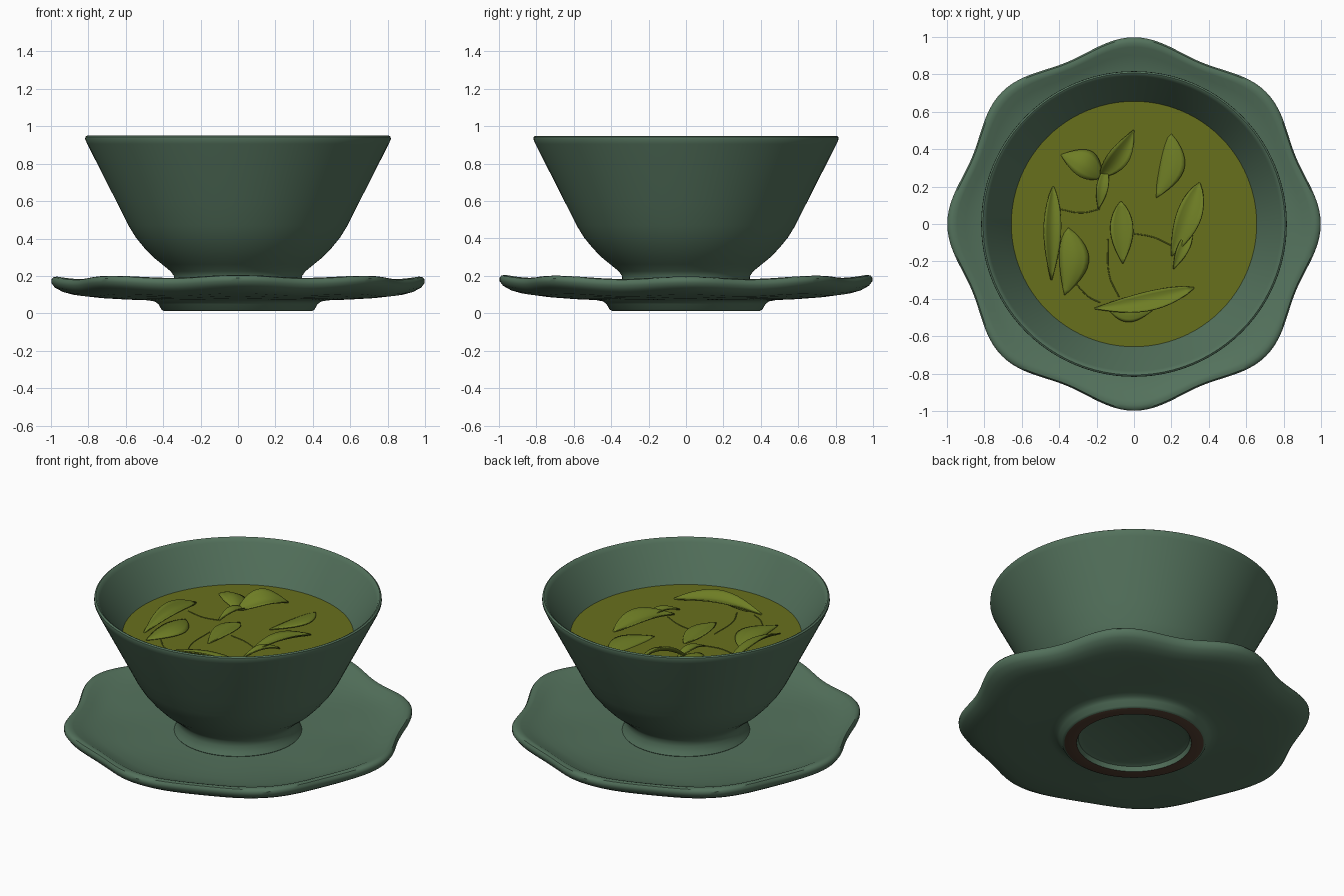
import bpy, bmesh, math
from mathutils import Vector

if "Cube" in bpy.data.objects:
    bpy.data.objects.remove(bpy.data.objects["Cube"])


def material(name, rgb):
    m = bpy.data.materials.new(name)
    m.diffuse_color = (*rgb, 1)
    m.use_nodes = True
    m.node_tree.nodes["Principled BSDF"].inputs["Base Color"].default_value = m.diffuse_color
    return m


GLAZE = material("green_glaze", (0.088, 0.168, 0.108))
CLAY = material("bare_clay", (0.085, 0.048, 0.030))
SOUP = material("olive_broth", (0.137, 0.162, 0.012))
LEAF = material("leaf_green", (0.155, 0.205, 0.018))


def finish(bm, name, mats, angle=40):
    bmesh.ops.recalc_face_normals(bm, faces=bm.faces)
    me = bpy.data.meshes.new(name)
    bm.to_mesh(me)
    bm.free()
    ob = bpy.data.objects.new(name, me)
    bpy.context.collection.objects.link(ob)
    for m in mats:
        me.materials.append(m)
    bpy.ops.object.select_all(action='DESELECT')
    ob.select_set(True)
    bpy.context.view_layer.objects.active = ob
    bpy.ops.object.shade_smooth_by_angle(angle=math.radians(angle))
    return ob


def lathe(name, profile, mats, segs=96, warp=None, second=()):
    """Spin an (r, z) profile that starts and ends on the axis."""
    bm = bmesh.new()
    rings = []
    for r, z in profile:
        if r == 0:
            rings.append([bm.verts.new((0, 0, z))] * segs)
            continue
        ring = []
        for i in range(segs):
            a = 2 * math.pi * i / segs
            rr, zz = warp(r, z, a) if warp else (r, z)
            ring.append(bm.verts.new((rr * math.cos(a), rr * math.sin(a), zz)))
        rings.append(ring)
    for k in range(len(rings) - 1):
        for i in range(segs):
            j = (i + 1) % segs
            quad = [rings[k][i], rings[k][j], rings[k + 1][j], rings[k + 1][i]]
            f = bm.faces.new(list(dict.fromkeys(quad)))
            f.material_index = 1 if k in second else 0
    return finish(bm, name, mats)


# Saucer with eight soft lobes and an unglazed foot ring
def scallop(r, z, a):
    t = max(0.0, (r - 0.42) / 0.56) ** 1.5
    w = math.cos(8 * a)
    return r * (1 + t * (0.033 * w - 0.001)), z + t * (0.008 * w - 0.005 * math.cos(2 * a))


saucer = [(0, 0.05), (0.29, 0.05), (0.315, 0.04), (0.325, 0.013), (0.395, 0.013),
          (0.408, 0.02), (0.425, 0.05), (0.445, 0.064), (0.48, 0.07), (0.62, 0.076),
          (0.76, 0.086), (0.86, 0.098), (0.91, 0.112), (0.95, 0.135), (0.967, 0.16),
          (0.967, 0.178), (0.958, 0.19), (0.94, 0.194), (0.92, 0.189), (0.88, 0.168),
          (0.80, 0.145), (0.70, 0.131), (0.58, 0.122), (0.45, 0.117), (0.36, 0.115), (0, 0.115)]
lathe("saucer", saucer, [GLAZE, CLAY], 160, scallop, second=(3,))

# Flared cup with a low foot
cup = [(0, 0.105), (0.355, 0.105), (0.362, 0.118), (0.35, 0.14), (0.341, 0.17), (0.342, 0.2),
       (0.36, 0.225), (0.405, 0.262), (0.452, 0.30), (0.50, 0.35), (0.545, 0.405), (0.585, 0.47),
       (0.64, 0.58), (0.805, 0.905), (0.816, 0.93), (0.815, 0.943), (0.806, 0.949), (0.797, 0.945),
       (0.785, 0.925), (0.655, 0.72), (0.53, 0.48), (0.43, 0.35), (0.30, 0.28), (0, 0.26)]
lathe("cup", cup, [GLAZE], 96)

# Broth surface
bm = bmesh.new()
bmesh.ops.create_circle(bm, cap_ends=True, segments=96, radius=0.658)
bmesh.ops.translate(bm, verts=bm.verts, vec=(0, 0, 0.72))
finish(bm, "broth", [SOUP])


# Floating herb leaves: pointed blades, cupped across and arched along
def leaf(name, start, end, width, lift=0.03, cup_depth=0.02, bend=0.0, tilt=0.0):
    a, b = Vector(start), Vector(end)
    d = b - a
    side = Vector((-d.y, d.x)).normalized()
    bm = bmesh.new()
    n, m = 12, 6
    grid = []
    for i in range(n + 1):
        t = i / n
        half = max(0.003, width / 2 * math.sin(math.pi * t ** 0.85) ** 0.9) if 0 < t < 1 else 0.002
        mid = a + d * t + side * bend * math.sin(math.pi * t)
        row = []
        for j in range(m + 1):
            u = 2 * j / m - 1
            p = mid + side * half * u
            z = 0.724 + lift * math.sin(math.pi * t) + half / (width / 2) * (
                cup_depth * (abs(u) ** 1.5 - 0.5) + tilt * u)
            row.append(bm.verts.new((p.x, p.y, z)))
        grid.append(row)
    for i in range(n):
        for j in range(m):
            bm.faces.new((grid[i][j], grid[i][j + 1], grid[i + 1][j + 1], grid[i + 1][j]))
    ob = finish(bm, name, [LEAF], 60)
    mod = ob.modifiers.new("thickness", 'SOLIDIFY')
    mod.thickness = 0.006


leaf("leaf_back_left", (-0.17, 0.25), (-0.39, 0.37), 0.15, 0.04, -0.02, -0.02, 0.015)
leaf("leaf_back_upright", (-0.18, 0.25), (0.0, 0.50), 0.11, 0.06, 0.02, -0.02, 0.025)
leaf("leaf_back_small", (-0.15, 0.30), (-0.19, 0.08), 0.06, 0.03, 0.01)
leaf("leaf_back_right", (0.20, 0.48), (0.12, 0.14), 0.14, 0.012, -0.015, 0.04, 0.012)
leaf("leaf_right", (0.35, 0.22), (0.20, -0.17), 0.13, 0.04, 0.025, 0.01, 0.01)
leaf("leaf_right_small", (0.31, -0.03), (0.21, -0.24), 0.06, 0.03, 0.01)
leaf("leaf_left_outer", (-0.43, 0.20), (-0.44, -0.30), 0.09, 0.045, 0.02, 0.0, -0.015)
leaf("leaf_left_inner", (-0.35, -0.02), (-0.37, -0.38), 0.16, 0.02, -0.02, 0.04, 0.0)
leaf("leaf_centre", (-0.07, 0.12), (-0.06, -0.21), 0.12, 0.015, 0.015)
leaf("leaf_front", (0.32, -0.34), (-0.21, -0.45), 0.10, 0.045, 0.02, 0.02, 0.015)
leaf("leaf_front_small", (-0.14, -0.45), (0.10, -0.46), 0.10, 0.015, -0.01, -0.02)


# Thin stems lying on the broth
def stem(name, points):
    cu = bpy.data.curves.new(name, 'CURVE')
    cu.dimensions = '3D'
    cu.bevel_depth = 0.003
    cu.bevel_resolution = 1
    sp = cu.splines.new('BEZIER')
    sp.bezier_points.add(len(points) - 1)
    for bp, (x, y) in zip(sp.bezier_points, points):
        bp.co = (x, y, 0.721)
        bp.handle_left_type = bp.handle_right_type = 'AUTO'
    cu.materials.append(LEAF)
    bpy.context.collection.objects.link(bpy.data.objects.new(name, cu))


stem("stem_left", [(-0.40, 0.08), (-0.28, 0.06), (-0.18, 0.08)])
stem("stem_right", [(-0.01, -0.05), (0.10, -0.07), (0.21, -0.12)])
stem("stem_front", [(-0.14, -0.08), (-0.13, -0.28), (-0.08, -0.39)])
stem("stem_front_left", [(-0.31, -0.32), (-0.24, -0.39), (-0.18, -0.42)])
